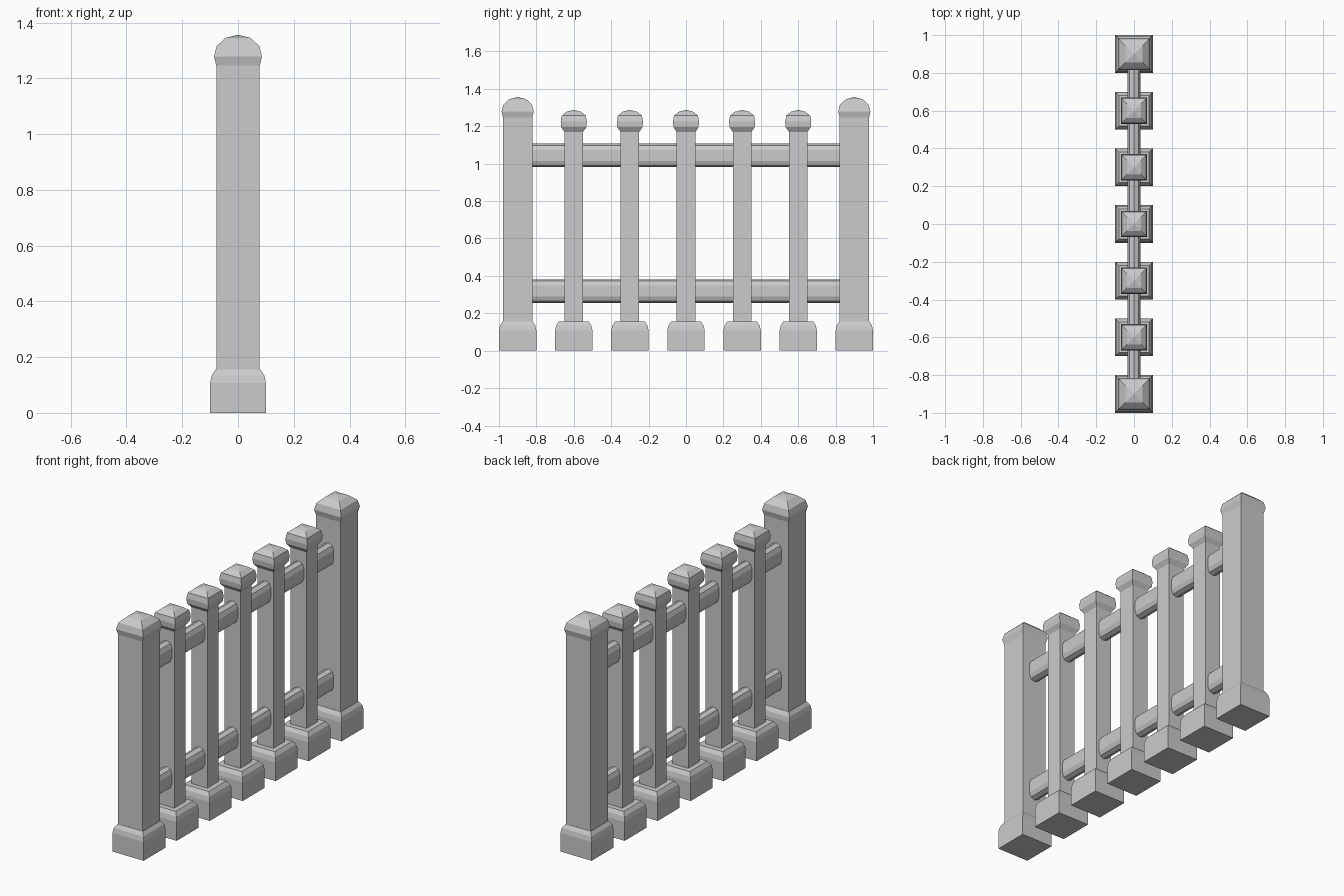
import bpy, bmesh
from math import pi, sin, cos

if "Cube" in bpy.data.objects:
    bpy.data.objects.remove(bpy.data.objects["Cube"])


def make_object(name, rings):
    """Skin a list of matching point rings, closing both ends."""
    bm = bmesh.new()
    loops = [[bm.verts.new(p) for p in ring] for ring in rings]
    n = len(loops[0])
    for a, b in zip(loops, loops[1:]):
        for i in range(n):
            j = (i + 1) % n
            bm.faces.new((a[i], a[j], b[j], b[i]))
    bm.faces.new(loops[0][::-1])
    bm.faces.new(loops[-1])
    bmesh.ops.remove_doubles(bm, verts=bm.verts, dist=0.0005)
    bmesh.ops.recalc_face_normals(bm, faces=bm.faces)
    mesh = bpy.data.meshes.new(name)
    bm.to_mesh(mesh)
    bm.free()
    obj = bpy.data.objects.new(name, mesh)
    bpy.context.collection.objects.link(obj)
    return obj


def square_column(name, y, profile):
    """Stack of square sections given as (half width, height)."""
    corners = ((-1, -1), (1, -1), (1, 1), (-1, 1))
    return make_object(name, [[(sx * w, y + sy * w, z) for sx, sy in corners]
                              for w, z in profile])


def rail(name, z, r=0.034, half_height=0.063, half_length=0.83, steps=4):
    """Bar with rounded top and bottom running along y."""
    section = []
    for start, side in ((0, 1), (pi, -1)):
        for i in range(steps + 1):
            a = start + pi * i / steps
            section.append((r * cos(a), z + side * (half_height - r) + r * sin(a)))
    return make_object(name, [[(x, y, h) for x, h in section]
                              for y in (-half_length, half_length)])


# Profiles shared by the posts
base = [(0.1, 0), (0.1, 0.107), (0.094, 0.135), (0.08, 0.156)]
end_post = base + [(0.078, 0.156), (0.078, 1.246), (0.086, 1.278),
                   (0.077, 1.315), (0.045, 1.345), (0.0004, 1.356)]
baluster = base + [(0.05, 0.156), (0.05, 1.17), (0.067, 1.195), (0.07, 1.225),
                   (0.064, 1.257), (0.038, 1.278), (0.0003, 1.287)]

# End posts
for i, y in enumerate((-0.9, 0.9)):
    square_column(f"end_post_{i + 1}", y, end_post)

# Balusters between them
for i in range(5):
    square_column(f"baluster_{i + 1}", -0.6 + 0.3 * i, baluster)

# Horizontal rails
rail("lower_rail", 0.319)
rail("upper_rail", 1.044)
